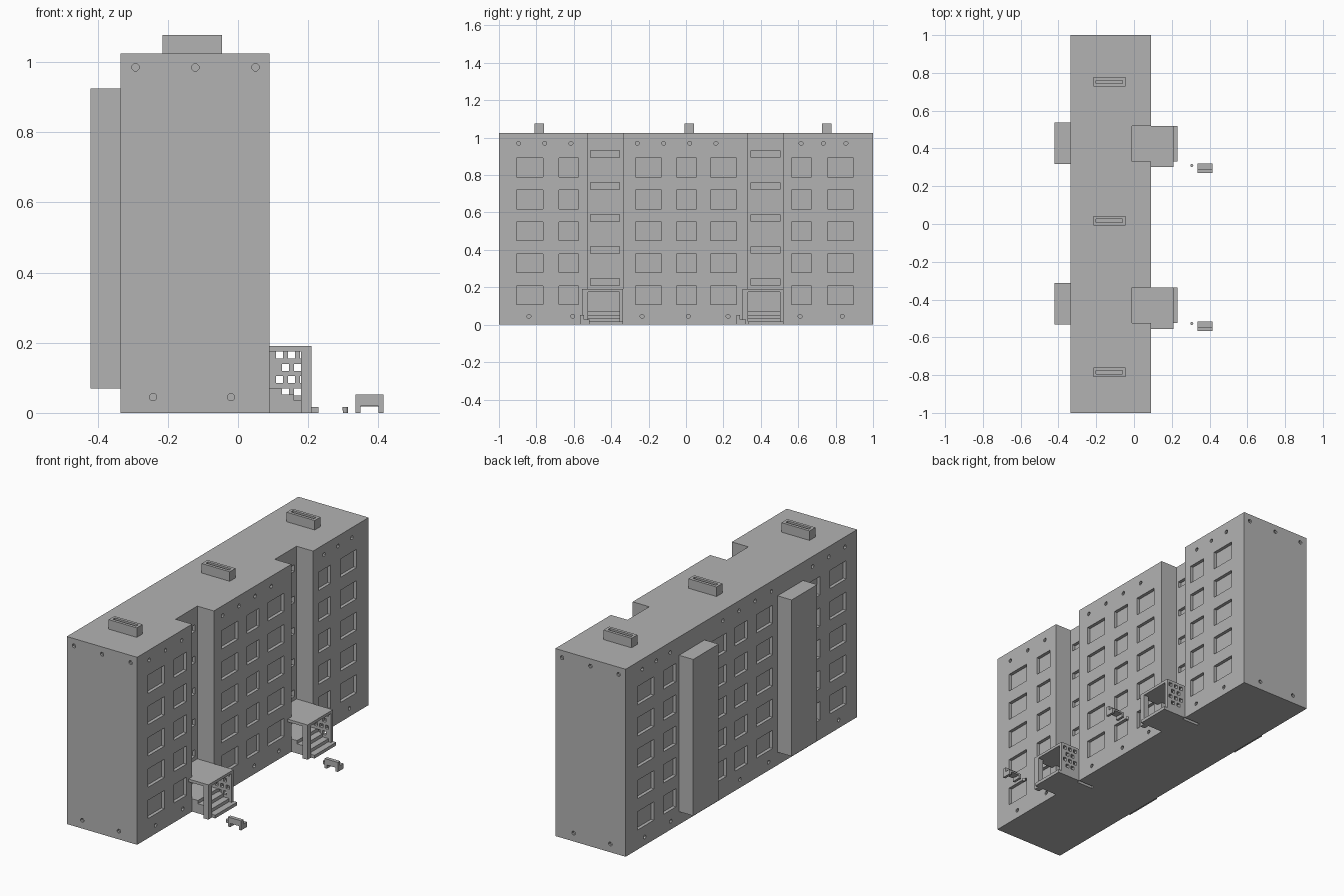
import bpy, bmesh, math
from mathutils import Matrix, Vector

if "Cube" in bpy.data.objects:
    bpy.data.objects.remove(bpy.data.objects["Cube"])

grey = bpy.data.materials.new("concrete grey")
grey.use_nodes = True
grey.diffuse_color = (0.45, 0.45, 0.45, 1)
grey.node_tree.nodes["Principled BSDF"].inputs["Base Color"].default_value = (0.45, 0.45, 0.45, 1)


def finish(bm, name):
    bmesh.ops.recalc_face_normals(bm, faces=bm.faces)
    mesh = bpy.data.meshes.new(name)
    bm.to_mesh(mesh)
    bm.free()
    mesh.materials.append(grey)
    obj = bpy.data.objects.new(name, mesh)
    bpy.context.scene.collection.objects.link(obj)
    return obj


def add_box(bm, x, y, z):
    lo, hi = Vector((x[0], y[0], z[0])), Vector((x[1], y[1], z[1]))
    m = Matrix.Translation((lo + hi) / 2) @ Matrix.Diagonal((*(hi - lo), 1))
    bmesh.ops.create_cube(bm, size=1, matrix=m)


def boxes(name, *dims):
    bm = bmesh.new()
    for d in dims:
        add_box(bm, *d)
    return finish(bm, name)


def add_port(bm, centre, axis):
    # eight-sided drain hole along x or y
    turn = Matrix.Rotation(math.pi / 2, 4, "Y" if axis == "X" else "X")
    spin = Matrix.Rotation(math.pi / 8, 4, "Z")
    bmesh.ops.create_cone(bm, cap_ends=True, segments=8, radius1=0.011, radius2=0.011,
                          depth=0.03, matrix=Matrix.Translation(centre) @ turn @ spin)


def carve(obj, cutter):
    cutter.hide_render = True
    mod = obj.modifiers.new("carve", "BOOLEAN")
    mod.operation, mod.solver, mod.object = "DIFFERENCE", "EXACT", cutter
    bpy.context.view_layer.update()
    graph = bpy.context.evaluated_depsgraph_get()
    mesh = bpy.data.meshes.new_from_object(obj.evaluated_get(graph))
    obj.modifiers.clear()
    obj.data = mesh
    bpy.data.objects.remove(cutter)


BACK, FRONT, NOTCH, ROOF = -0.335, 0.09, -0.01, 1.025
BAY = 0.188
BAY_TOPS = (-0.337, 0.52)

# main block: footprint with two stair bays, extruded to the roof
outline = [(BACK, -1), (FRONT, -1)]
for t in BAY_TOPS:
    outline += [(FRONT, t - BAY), (NOTCH, t - BAY), (NOTCH, t), (FRONT, t)]
outline += [(FRONT, 1), (BACK, 1)]
bm = bmesh.new()
base = bm.faces.new([bm.verts.new((x, y, 0)) for x, y in outline])
up = bmesh.ops.extrude_face_region(bm, geom=[base])
bmesh.ops.translate(bm, vec=(0, 0, ROOF),
                    verts=[v for v in up["geom"] if isinstance(v, bmesh.types.BMVert)])
body = finish(bm, "main_block")

# recessed windows on both long walls, stair windows and drain holes
WIDE, SLIM, DEPTH = 0.07, 0.053, 0.018
columns = [(-0.835, WIDE), (-0.627, SLIM), (-0.2, WIDE), (0.002, SLIM),
           (0.2, WIDE), (0.618, SLIM), (0.826, WIDE)]
top_ports = (-0.895, -0.755, -0.615, -0.26, -0.12, 0.02, 0.16, 0.615, 0.735, 0.855)
low_ports = (-0.84, -0.605, -0.235, 0.012, 0.225, 0.61, 0.835)
cut = bmesh.new()
for floor in range(5):
    z = 0.107 + 0.171 * floor
    for wall in (FRONT, BACK):
        for y, half in columns:
            add_box(cut, (wall - DEPTH, wall + DEPTH), (y - half, y + half), (z, z + 0.1))
    for t in BAY_TOPS:
        add_box(cut, (NOTCH - DEPTH, NOTCH + DEPTH), (t - 0.173, t - 0.018),
                (z + 0.103, z + 0.14))
for wall in (FRONT, BACK):
    for ys, z in ((top_ports, 0.97), (low_ports, 0.045)):
        for y in ys:
            add_port(cut, (wall, y, z), "X")
for end in (-1, 1):
    for xs, z in (((-0.292, -0.122, 0.05), 0.985), ((-0.242, -0.02), 0.045)):
        for x in xs:
            add_port(cut, (x, end, z), "Y")
carve(body, finish(cut, "window_cutter"))

# rear shafts
for side, y in (("right", -0.533), ("left", 0.318)):
    boxes("rear_shaft_" + side, ((-0.42, BACK), (y, y + 0.22), (0.07, 0.925)))

# roof vents with a slot on top
for i, y in enumerate((-0.785, 0.018, 0.752)):
    vent = boxes(f"roof_vent_{i + 1}", ((-0.215, -0.045), (y - 0.025, y + 0.025), (ROOF, 1.077)))
    carve(vent, boxes("slot_cutter", ((-0.2, -0.06), (y - 0.009, y + 0.009), (1.05, 1.1))))

# entrances: canopy, corner post, pierced screen and steps
for side, t in zip(("right", "left"), BAY_TOPS):
    low = t - BAY
    outer = t - 0.219
    boxes("canopy_" + side, ((NOTCH, FRONT), (low, t), (0.175, 0.19)),
          ((FRONT, 0.21), (outer, t), (0.175, 0.19)))
    boxes("porch_post_" + side, ((0.18, 0.21), (outer, low), (0, 0.175)))
    screen = boxes("porch_screen_" + side, ((FRONT, 0.21), (t - 0.018, t), (0, 0.175)))
    holes = bmesh.new()
    for row in range(4):
        z = 0.165 - 0.035 * row
        for x in ((0.118, 0.152, 0.187) if row % 2 == 0 else (0.135, 0.17)):
            add_box(holes, (x - 0.01, x + 0.01), (t - 0.03, t + 0.01), (z - 0.01, z + 0.0095))
    carve(screen, finish(holes, "hole_cutter"))
    start = NOTCH
    treads = []
    for k, x in enumerate((0.125, 0.16, 0.195, 0.23)):
        treads.append(((start, x), (low, t - 0.018 if x < 0.21 else t), (0, 0.07 - 0.0175 * k)))
        start = x
    boxes("steps_" + side, *treads)

# benches and litter bins
for side, y, bin_y in (("right", -0.566, -0.527), ("left", 0.27, 0.31)):
    boxes("bench_" + side,
          ((0.335, 0.415), (y, y + 0.02), (0.02, 0.052)),
          ((0.335, 0.415), (y + 0.02, y + 0.05), (0.018, 0.027)),
          *[((x, x + 0.014), (y, y + 0.05), (0, 0.02)) for x in (0.335, 0.401)])
    bm = bmesh.new()
    bmesh.ops.create_cone(bm, cap_ends=True, segments=12, radius1=0.007, radius2=0.008,
                          depth=0.017, matrix=Matrix.Translation((0.306, bin_y, 0.0085)))
    finish(bm, "litter_bin_" + side)
